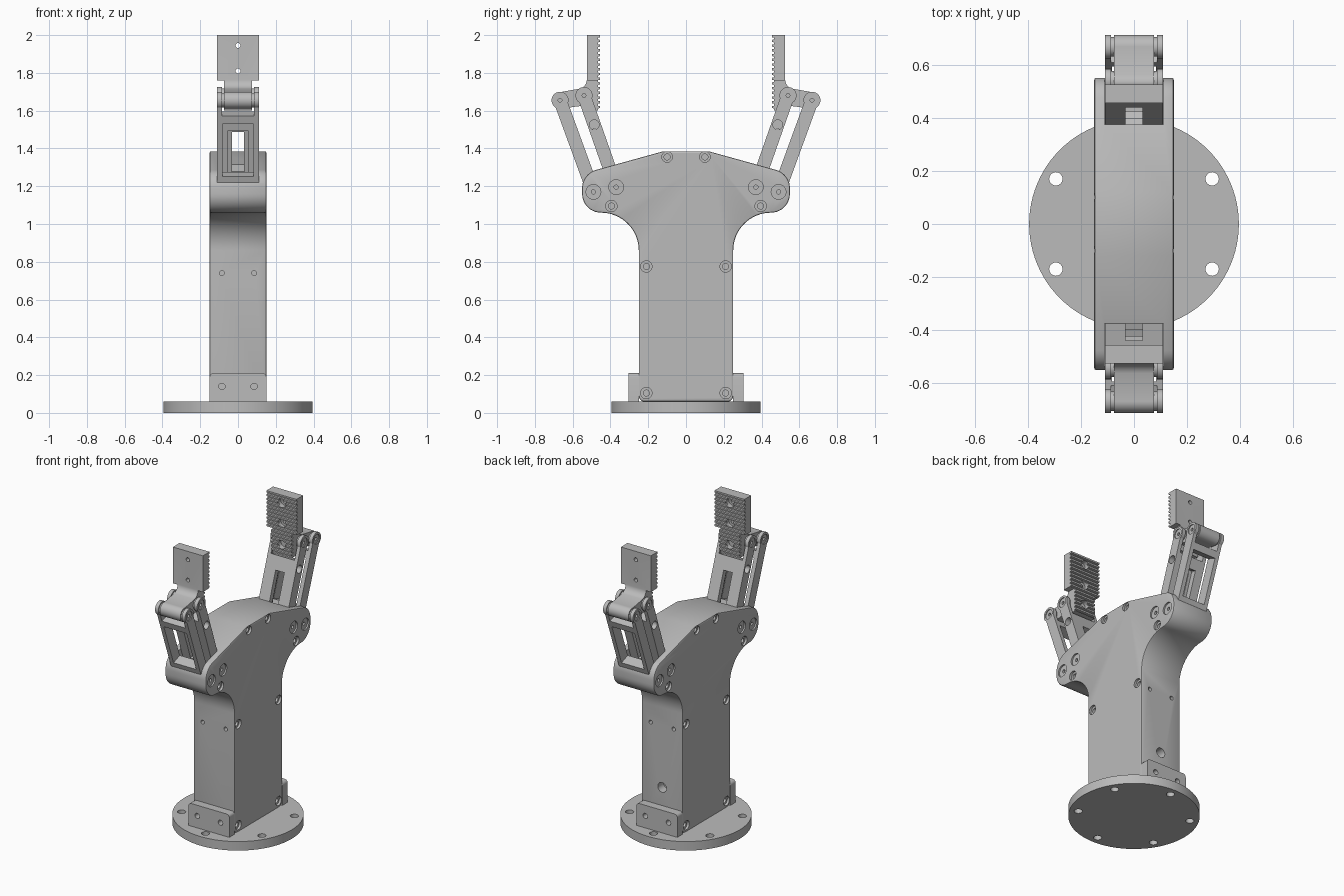
import bpy, bmesh
from math import sin, cos, radians, pi, asin, degrees
from mathutils import Vector

old = bpy.data.objects.get("Cube")
if old:
    bpy.data.objects.remove(old, do_unlink=True)

# One machined-metal colour
GREY = (0.5, 0.5, 0.5, 1)
metal = bpy.data.materials.new("machined grey")
metal.use_nodes = True
metal.diffuse_color = GREY
metal.node_tree.nodes["Principled BSDF"].inputs["Base Color"].default_value = GREY


def arc(a, b, r, start, end, n=10):
    angles = [radians(start + (end - start) * i / n) for i in range(n + 1)]
    return [(a + r * cos(t), b + r * sin(t)) for t in angles]


def circle(a, b, r, n=28):
    return arc(a, b, r, 0, 360, n)[:-1]


def rect(a0, a1, b0, b1):
    return [(a0, b0), (a1, b0), (a1, b1), (a0, b1)]


def mesh_object(name, prisms):
    """Each prism is (outline, low, high, axis); the outline lies across the axis."""
    bm = bmesh.new()
    place = {"x": lambda a, b, c: (c, a, b),
             "y": lambda a, b, c: (a, c, b),
             "z": lambda a, b, c: (a, b, c)}
    for pts, low, high, axis in prisms:
        ends = [[bm.verts.new(place[axis](a, b, c)) for a, b in pts] for c in (low, high)]
        bm.faces.new(ends[0])
        bm.faces.new(ends[1])
        n = len(pts)
        for i in range(n):
            j = (i + 1) % n
            bm.faces.new((ends[0][i], ends[0][j], ends[1][j], ends[1][i]))
    bmesh.ops.recalc_face_normals(bm, faces=bm.faces)
    me = bpy.data.meshes.new(name)
    bm.to_mesh(me)
    bm.free()
    me.materials.append(metal)
    ob = bpy.data.objects.new(name, me)
    bpy.context.collection.objects.link(ob)
    return ob


def activate(ob):
    bpy.ops.object.select_all(action="DESELECT")
    ob.select_set(True)
    bpy.context.view_layer.objects.active = ob


def finish(ob, cutters=(), bevel=0, mirror=False):
    activate(ob)
    if bevel:
        m = ob.modifiers.new("bevel", "BEVEL")
        m.width, m.segments, m.angle_limit = bevel, 2, radians(60)
        bpy.ops.object.modifier_apply(modifier=m.name)
    if cutters:
        tool = mesh_object("cutter", cutters)
        tool.hide_render = True
        m = ob.modifiers.new("cut", "BOOLEAN")
        m.operation, m.solver, m.use_self, m.object = "DIFFERENCE", "EXACT", True, tool
        activate(ob)
        bpy.ops.object.modifier_apply(modifier=m.name)
        bpy.data.objects.remove(tool, do_unlink=True)
    if mirror:
        m = ob.modifiers.new("mirror", "MIRROR")
        m.use_axis = (False, True, False)
        m.use_mirror_merge = False
        bpy.ops.object.modifier_apply(modifier=m.name)
    bpy.ops.object.shade_smooth_by_angle(angle=radians(30))
    return ob


def side_bores(y, z, r, hole, face, depth):
    """Stepped bores entering from both x sides."""
    out = []
    for s in (-1, 1):
        out.append((circle(y, z, r), *sorted((s * (face - depth), s * (face + 0.02))), "x"))
        out.append((circle(y, z, hole), *sorted((s * (face - 3 * depth), s * (face + 0.01))), "x"))
    return out


# Base flange with six bolt holes
flange = mesh_object("base_flange", [(circle(0, 0, 0.395, 96), 0, 0.06, "z")])
bolts = [(circle(0.34 * cos(t), 0.34 * sin(t), 0.025), -0.1, 0.1, "z")
         for t in [radians(30 + 60 * i) for i in range(6)]]
finish(flange, bolts)

# Main housing: column flaring into two lobes
half = (arc(0.22, 0.09, 0.03, -90, 0, 6) + arc(0.45, 0.86, 0.2, 180, 90, 16)
        + arc(0.45, 1.16, 0.1, -90, 0)[1:] + arc(0.45, 1.19, 0.1, 0, 74.6) + [(0.12, 1.385)])
outline = half + [(-y, z) for y, z in reversed(half)]
housing = mesh_object("housing", [(outline, -0.15, 0.15, "x")])
cuts = [(circle(0, 0.33, 0.032), 0.19, 0.3, "y")]
for s in (-1, 1):
    # Finger slot
    cuts.append((rect(*sorted((s * 0.375, s * 0.7)), 1.22, 1.5), -0.111, 0.111, "x"))
    # Cover screws and pivot recesses
    for y, z, r in ((0.1, 1.355, 0.028), (0.21, 0.775, 0.03), (0.21, 0.105, 0.03),
                    (0.395, 1.095, 0.03)):
        cuts += side_bores(s * y, z, r, 0.016, 0.15, 0.015)
    for y, z in ((0.49, 1.17), (0.37, 1.195)):
        cuts += side_bores(s * y, z, 0.039, 0.011, 0.15, 0.01)
    # Small screw holes in the narrow faces
    for x in (-0.085, 0.085):
        cuts.append((circle(x, 0.74, 0.013, 16), *sorted((s * 0.2, s * 0.3)), "y"))
finish(housing, cuts, bevel=0.008)

# Mounting brackets at the foot
plate = [(-0.15, 0.06), (0.15, 0.06)] + arc(0.13, 0.19, 0.02, 0, 90, 5) + arc(-0.13, 0.19, 0.02, 90, 180, 5)
bracket = mesh_object("foot_brackets", [(plate, 0.25, 0.305, "y")])
finish(bracket, [(circle(x, 0.14, 0.017, 20), 0.26, 0.4, "y") for x in (-0.085, 0.085)], mirror=True)


# Finger links: bars with a round forked head
def link(name, foot, head, fork, extra):
    p, q = Vector(foot), Vector(head)
    d = (q - p).normalized()
    n = Vector((d.y, -d.x))
    length = (q - p).length
    half_w, r = 0.035, 0.045

    def at(s, h):
        return tuple(p + d * s + n * h)

    def strip(s0, s1, h0, h1):
        return [at(s0, h0), at(s1, h0), at(s1, h1), at(s0, h1)]

    sweep = 180 - degrees(asin(half_w / r))
    cap = [at(length + r * cos(t), r * sin(t)) for t in
           [radians(-sweep + 2 * sweep * i / 24) for i in range(25)]]
    bar = [at(0, half_w), at(0, -half_w)] + cap
    ob = mesh_object(name, [(bar, -0.11, 0.11, "x")])
    cutters = [(strip(fork, 0.7, -0.1, 0.1), -0.086, 0.086, "x")]
    cutters += side_bores(*head, 0.031, 0.01, 0.11, 0.006)
    for s0, s1, h0, h1, w in extra:
        cutters.append((strip(s0, s1, h0, h1), -w, w, "x"))
    if name.startswith("inner"):
        cutters += [(circle(*at(0.35, 0), 0.026), s * 0.09 - 0.04, s * 0.09 + 0.04, "x") for s in (-1, 1)]
    finish(ob, cutters, mirror=True)


OUTER, INNER = (0.667, 1.655), (0.54, 1.68)
link("outer_links", (0.49, 1.17), OUTER, 0.44, [(0.1, 0.395, -0.1, 0.1, 0.083)])
link("inner_links", (0.37, 1.195), INNER, 0.40,
     [(0.08, 0.31, -0.1, 0.1, 0.032), (0.06, 0.33, 0.0, 0.1, 0.052)])

# Joint washers
washers = [(circle(*c, 0.037), s * 0.081 - 0.006, s * 0.081 + 0.006, "x")
           for c in (OUTER, INNER) for s in (-1, 1)]
finish(mesh_object("joint_washers", washers), mirror=True)

# Jaws: toothed grip plate with an arm back to the outer joint
COUNT = 16
pitch = 0.4 / COUNT
teeth = []
for i in range(COUNT):
    z = 2 - i * pitch
    teeth += [(0.455, z), (0.455, z - pitch * 0.45), (0.467, z - pitch * 0.55), (0.467, z - pitch * 0.95)]
arm = ([(0.455, 1.6), (0.505, 1.6), (0.52, 1.63)] + arc(*OUTER, 0.045, -95, 100, 16)
       + arc(0.575, 1.765, 0.05, 255, 180, 8) + [(0.525, 2)])
jaw = mesh_object("jaws", [(teeth + arm, -0.11, 0.11, "x")])
cuts = [(rect(0.3, 0.9, 1.5, 1.76), *sorted((s * 0.075, s * 0.3)), "x") for s in (-1, 1)]
for z in (1.945, 1.81, 1.67):
    cuts.append((circle(0, z, 0.028), 0.4, 0.49, "y"))
    if z > 1.7:
        cuts.append((circle(0, z, 0.013, 16), 0.41, 0.6, "y"))
finish(jaw, cuts, mirror=True)
